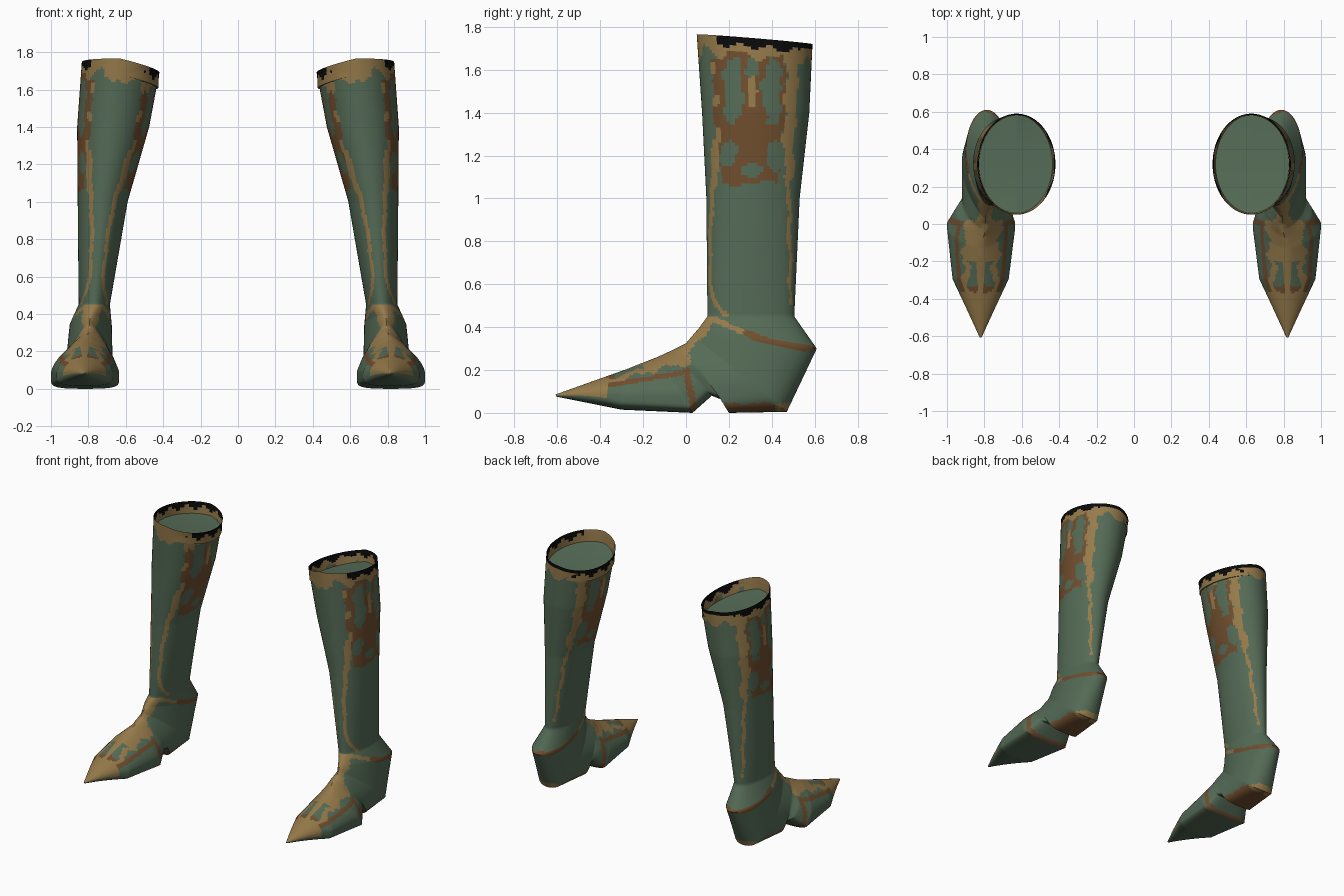
import bpy, bmesh, math

if "Cube" in bpy.data.objects:
    bpy.data.objects.remove(bpy.data.objects["Cube"])

# Flat colours
def mat(name, col):
    m = bpy.data.materials.new(name)
    m.diffuse_color = (*col, 1)
    m.use_nodes = True
    m.node_tree.nodes["Principled BSDF"].inputs["Base Color"].default_value = m.diffuse_color
    return m

MATS = [mat("green leather", (0.090, 0.147, 0.093)), mat("brown leather", (0.162, 0.076, 0.027)),
        mat("tan trim", (0.305, 0.195, 0.069)), mat("black edging", (0.003, 0.003, 0.003))]
GREEN, BROWN, TAN, BLACK = range(4)
N = 96          # points around a ring
STEP = 0.014    # ring spacing

# Key rings: front (y, z), back (y, z), inner x, outer x, bottom squareness, width bias
KEYS = [
    (.05, 1.765, .59, 1.72, .42, .835, 1, 1),
    (.075, 1.40, .575, 1.40, .475, .86, 1, 1),
    (.095, 1.00, .53, 1.00, .59, .857, 1, 1),
    (.10, .45, .505, .45, .685, .852, 1, 1),
    (.06, .395, .61, .30, .675, .90, 1, .8),
    (.03, .36, .47, .005, .67, .92, .8, .6),
    (0, .325, .20, 0, .67, .92, .45, .6),
    (-.03, .31, .17, .06, .67, .92, .5, .55),
    (-.07, .29, .12, .08, .66, .95, .5, .5),
    (-.13, .262, .03, 0, .635, 1.0, .35, .5),
    (-.28, .203, -.30, .015, .67, .97, .5, .6),
    (-.608, .086, -.605, .076, .815, .825, 1, 1),
]

def lerp(a, b, t):
    return a + (b - a) * t

def ring(k):
    """Points of one cross-section, from the front round the outer side."""
    fy, fz, by, bz, xi, xo, e, bias = k
    cx, hw, pts = (xi + xo) / 2, (xo - xi) / 2, []
    for i in range(N):
        a = 2 * math.pi * i / N
        c, s = math.cos(a), math.sin(a)
        if c < 0:
            c = -abs(c) ** e
        t = ((1 - c) / 2) ** bias
        w = math.copysign(abs(s) ** (.5 + .5 * e), s)
        z = lerp(fz, bz, t)
        z += max(0, (fz - 1.4) / .365) * (-.05 * max(0, -s) + .005 * max(0, s))
        pts.append((cx + hw * w, lerp(fy, by, t), z))
    return pts

def oval(y, z, cy, cz, ry, rz):
    return ((y - cy) / ry) ** 2 + ((z - cz) / rz) ** 2 < 1

def shaft_colour(s, y, z, drop):
    wob = .012 * math.sin(z * 31 + s * 9) + .008 * math.sin(z * 73 + s * 40)
    # Toothed top edge
    tooth = abs((s * 6) % 1 - .5) * 2
    if s > .27 and drop < .022 + .04 * tooth * (s < .8):
        return BLACK
    if drop < .085 + .025 * math.sin(s * 27) + wob:
        return TAN
    # Side panel with openings
    if z > 1.07 + wob and .26 < s + wob < .68:
        if oval(y, z, .31, 1.5, .022, .075):
            return TAN
        for o in ((.22, 1.50, .045, .16), (.40, 1.50, .045, .16), (.20, 1.21, .04, .06),
                  (.42, 1.20, .05, .07), (.31, 1.13, .05, .03), (.31, 1.61, .03, .05)):
            if oval(y + wob * .7, z, *o):
                return GREEN
        return BROWN
    # Trim beside the front crease
    front = .12 + max(0, z - .85) * .27 + max(0, .62 - z) ** 2 * 7
    if z < 1.27 and abs(s - front + wob * .5) < .03 + .05 * max(0, z - .95):
        return TAN
    if 1.2 < z < 1.65 and .22 < s + wob < .26:
        return TAN if math.sin(z * 40) > .3 else BROWN
    # Trim beside the back
    back = .73 + max(0, 1.3 - z) * .16
    if z > .5 and abs(s - back + wob) < (.045 if z > 1.1 else .022):
        return TAN
    return GREEN

def foot_colour(y, z, dx, s):
    wob = .01 * math.sin(y * 37 + z * 23) + .006 * math.sin(y * 90 + dx * 50)
    d = abs(dx)
    # Heel edge
    if y > .16 and z < .045 + wob * .5:
        return TAN if y > .42 and z > .005 else BROWN
    # Ankle strap
    strap = .44 if y < .13 else .305 + .135 * max(0, (.55 - y) / .42) ** 1.6
    if abs(z - strap) < .016 + wob * .3:
        return TAN if y < .27 else BROWN
    # Instep
    top = .325 + 1.05 * y if y > 0 else .325 + .46 * y
    if -.2 < y < .14:
        if z > top - .05 - .3 * max(0, .05 - abs(y + .01)) + wob:
            return TAN
    # Ball band
    if abs(y - (.04 - .2 * z)) < .016 and z < .21:
        return BROWN
    # Toe decoration
    if y < .02 and s < .55:
        if y < -.37 + wob:
            return TAN if z > .045 else GREEN
        if abs(z - (.19 + .17 * y)) < .011:
            return BROWN
        if z > .18 + .17 * y:
            if d < .018 + wob * .5 or .062 < d + wob < .095:
                return TAN
            if y < -.32 + wob:
                return BROWN
    return GREEN

def make_object(name, bm):
    bmesh.ops.recalc_face_normals(bm, faces=bm.faces)
    me = bpy.data.meshes.new(name)
    bm.to_mesh(me)
    bm.free()
    for m in MATS:
        me.materials.append(m)
    ob = bpy.data.objects.new(name, me)
    bpy.context.collection.objects.link(ob)
    bpy.context.view_layer.objects.active = ob
    ob.select_set(True)
    bpy.ops.object.shade_smooth_by_angle(angle=math.radians(50))
    ob.select_set(False)

def boot(name, side):
    # Rings lofted straight between the key sections
    keys = []
    for a, b in zip(KEYS, KEYS[1:]):
        n = max(2, round(max(math.dist(a[:2], b[:2]), math.dist(a[2:4], b[2:4])) / STEP))
        keys += [tuple(lerp(p, q, i / n) for p, q in zip(a, b)) for i in range(n)]
    keys.append(KEYS[-1])
    rings = [ring(k) for k in keys]
    bm = bmesh.new()
    vs = [[bm.verts.new((side * x, y, z)) for x, y, z in r] for r in rings]
    for j in range(len(vs) - 1):
        mid = (keys[j][4] + keys[j][5]) / 2
        for i in range(N):
            n = (i + 1) % N
            f = bm.faces.new((vs[j][i], vs[j][n], vs[j + 1][n], vs[j + 1][i]))
            c = f.calc_center_median()
            s = 1 - abs((i + .5) / N * 2 - 1)
            if keys[j][1] > .46:
                f.material_index = shaft_colour(s, c.y, c.z, rings[0][i][2] - c.z)
            else:
                f.material_index = foot_colour(c.y, c.z, c.x * side - mid, s)
    bm.faces.new(vs[-1])
    make_object(name, bm)

    # Lining just inside the rim, closed by a sunken cover
    bm = bmesh.new()
    cx, cy = .63, .32
    loops = []
    for d, k in ((0, .995), (.02, .985), (.04, .98), (.06, .975), (.085, .97)):
        loops.append([bm.verts.new((side * lerp(cx, x, k), lerp(cy, y, k), z - d))
                      for x, y, z in rings[0]])
    for j in range(4):
        for i in range(N):
            n = (i + 1) % N
            f = bm.faces.new((loops[j][i], loops[j][n], loops[j + 1][n], loops[j + 1][i]))
            s = 1 - abs((i + .5) / N * 2 - 1)
            tooth = abs((s * 6) % 1 - .5) * 2
            f.material_index = BLACK if s > .2 and (j + .5) * .02 < .022 + .04 * tooth else TAN
    centre = bm.verts.new((side * cx, cy, 1.635))
    for i in range(N):
        bm.faces.new((loops[-1][i], loops[-1][(i + 1) % N], centre))
    # The lining faces inward
    make_object(name + "_lining", bm)
    me = bpy.data.objects[name + "_lining"].data
    if me.polygons[-1].normal.z < 0:
        me.flip_normals()

boot("right_boot", 1)
boot("left_boot", -1)
